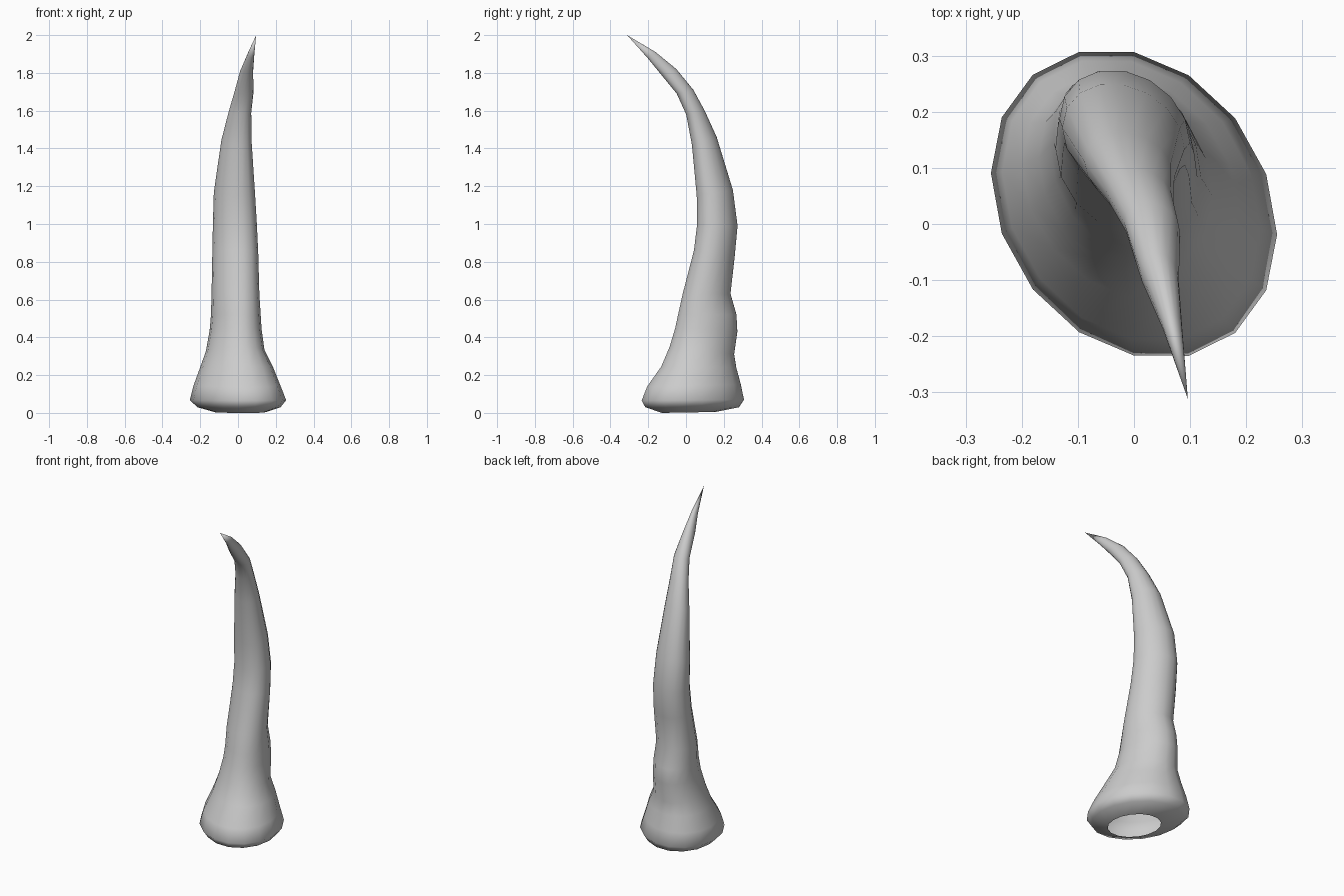
import bpy, bmesh, math
from mathutils import Vector

SIDES = 16
SKEW = 0.2

# Horn sections: left x, right x, front edge (y, z), back edge (y, z)
sections = [
    (-0.12, 0.14, -0.13, 0.00, 0.16, 0.005),
    (-0.215, 0.225, -0.22, 0.03, 0.285, 0.03),
    (-0.255, 0.255, -0.24, 0.065, 0.312, 0.07),
    (-0.235, 0.225, -0.21, 0.14, 0.295, 0.15),
    (-0.20, 0.185, -0.135, 0.245, 0.27, 0.24),
    (-0.17, 0.14, -0.09, 0.35, 0.258, 0.31),
    (-0.15, 0.125, -0.06, 0.45, 0.275, 0.43),
    (-0.143, 0.12, -0.045, 0.52, 0.27, 0.52),
    (-0.14, 0.113, -0.02, 0.63, 0.238, 0.63),
    (-0.136, 0.107, 0.04, 0.86, 0.26, 0.83),
    (-0.133, 0.10, 0.057, 1.00, 0.275, 0.99),
    (-0.128, 0.09, 0.055, 1.15, 0.25, 1.18),
    (-0.088, 0.072, 0.03, 1.42, 0.164, 1.46),
    (-0.05, 0.07, 0.00, 1.58, 0.10, 1.60),
    (-0.018, 0.082, -0.05, 1.69, 0.04, 1.71),
    (0.012, 0.08, -0.14, 1.80, -0.05, 1.82),
    (0.05, 0.086, -0.205, 1.88, -0.16, 1.91),
]

bm = bmesh.new()
rings = []
for xl, xr, yf, zf, yb, zb in sections:
    front, back = Vector((0, yf, zf)), Vector((0, yb, zb))
    mid = (front + back) / 2 + Vector(((xl + xr) / 2, 0, 0))
    across, depth = Vector(((xr - xl) / 2, 0, 0)), (back - front) / 2
    ring = []
    for i in range(SIDES):
        a = 2 * math.pi * i / SIDES
        ring.append(bm.verts.new(mid + across * math.cos(a) + depth * math.sin(a - SKEW)))
    rings.append(ring)

# Skin between neighbouring sections, with the base left open
for low, high in zip(rings, rings[1:]):
    for i in range(SIDES):
        j = (i + 1) % SIDES
        bm.faces.new((low[i], low[j], high[j], high[i]))

# Pointed tip
tip = bm.verts.new((0.096, -0.312, 2.0))
for i in range(SIDES):
    bm.faces.new((rings[-1][i], rings[-1][(i + 1) % SIDES], tip))

mesh = bpy.data.meshes.new("horn")
bm.to_mesh(mesh)
bm.free()
for p in mesh.polygons:
    p.use_smooth = True
horn = bpy.data.objects.new("horn", mesh)
bpy.context.collection.objects.link(horn)
